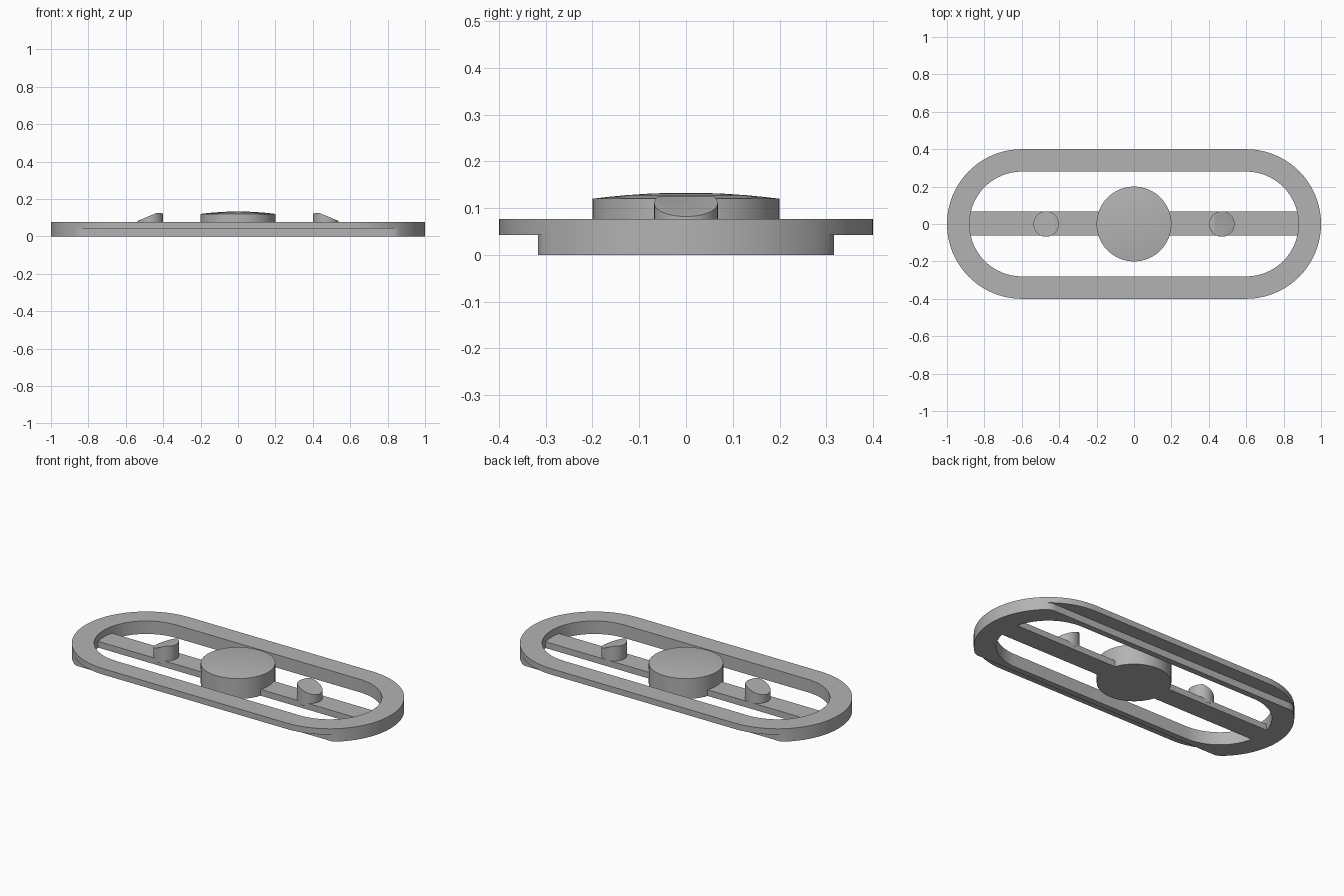
import bpy, bmesh, math
from mathutils import Vector

if "Cube" in bpy.data.objects:
    bpy.data.objects.remove(bpy.data.objects["Cube"])

grey = bpy.data.materials.new("plain grey")
grey.diffuse_color = (0.45, 0.45, 0.45, 1)
grey.use_nodes = True
grey.node_tree.nodes["Principled BSDF"].inputs["Base Color"].default_value = grey.diffuse_color


def finish(bm, name):
    bmesh.ops.remove_doubles(bm, verts=bm.verts, dist=1e-5)
    bmesh.ops.recalc_face_normals(bm, faces=bm.faces)
    mesh = bpy.data.meshes.new(name)
    bm.to_mesh(mesh)
    bm.free()
    mesh.materials.append(grey)
    ob = bpy.data.objects.new(name, mesh)
    bpy.context.collection.objects.link(ob)
    bpy.ops.object.select_all(action='DESELECT')
    ob.select_set(True)
    bpy.context.view_layer.objects.active = ob
    bpy.ops.object.shade_smooth_by_angle(angle=math.radians(30))
    return ob


def loft(bm, loops, closed=False):
    """Bridge equal-length rings of points with quads."""
    rings = [[bm.verts.new(p) for p in loop] for loop in loops]
    pairs = list(zip(rings, rings[1:]))
    if closed:
        pairs.append((rings[-1], rings[0]))
    n = len(rings[0])
    for a, b in pairs:
        for i in range(n):
            j = (i + 1) % n
            bm.faces.new((a[i], a[j], b[j], b[i]))
    return rings


def stadium(r, z, limit=9.0, steps=40):
    """Rounded-end oval; limit clips its width in y."""
    pts = []
    for side, start in ((1, -math.pi / 2), (-1, math.pi / 2)):
        for i in range(steps + 1):
            t = start + math.pi * i / steps
            y = max(-limit, min(limit, r * math.sin(t)))
            pts.append((side * 0.6 + r * math.cos(t), y, z))
    return pts


# Oval frame with a step cut under both long edges
TOP, STEP, CLIP = 0.077, 0.042, 0.316
bm = bmesh.new()
loft(bm, [stadium(0.28, TOP), stadium(0.4, TOP), stadium(0.4, STEP),
          stadium(0.4, STEP, CLIP), stadium(0.4, 0, CLIP), stadium(0.28, 0)],
     closed=True)
finish(bm, "oval_frame")

# Crossbar
bm = bmesh.new()
bmesh.ops.create_cube(bm, size=1)
for v in bm.verts:
    v.co = Vector((v.co.x * 1.8, v.co.y * 0.127 + 0.003, (v.co.z + 0.5) * 0.037))
finish(bm, "crossbar")

# Centre button with a shallow dome
profile = [(0.2, 0.0), (0.2, 0.120)]
profile += [(0.2 * k, 0.120 + 0.013 * (1 - k * k)) for k in (0.85, 0.65, 0.4, 0.15)]
bm = bmesh.new()
rings = loft(bm, [[(r * math.cos(2 * math.pi * i / 64), r * math.sin(2 * math.pi * i / 64), z)
                   for i in range(64)] for r, z in profile])
bm.faces.new(rings[0])
bm.faces.new(rings[-1])
finish(bm, "centre_button")

# Two pegs whose tops slope outwards
for side, label in ((-1, "left"), (1, "right")):
    bm = bmesh.new()
    bmesh.ops.create_cone(bm, cap_ends=True, segments=48, radius1=0.068,
                          radius2=0.068, depth=0.2)
    bmesh.ops.translate(bm, verts=bm.verts, vec=(side * 0.47, 0, 0.12))
    for slope in (0.42, -0.1):
        cut = bmesh.ops.bisect_plane(
            bm, geom=bm.verts[:] + bm.edges[:] + bm.faces[:],
            plane_co=(side * 0.433, 0, 0.126), plane_no=(side * slope, 0, 1),
            clear_outer=True)
        edges = [e for e in cut["geom_cut"] if isinstance(e, bmesh.types.BMEdge)]
        bmesh.ops.holes_fill(bm, edges=edges, sides=0)
    finish(bm, label + "_peg")
